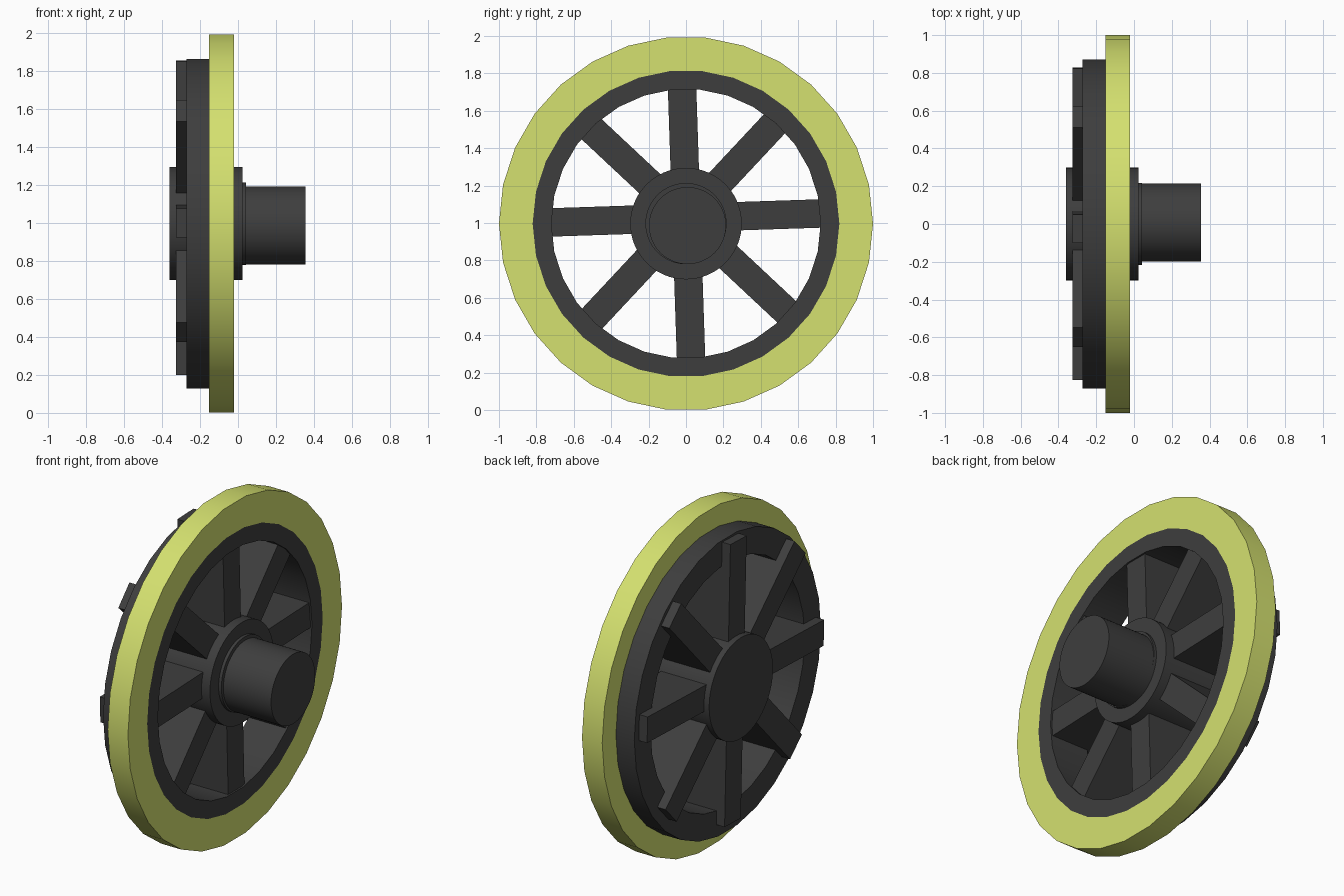
import bpy, bmesh, math
from mathutils import Matrix, Vector

if "Cube" in bpy.data.objects:
    bpy.data.objects.remove(bpy.data.objects["Cube"])

SEG = 30
CZ = 0.9965


def material(name, color):
    m = bpy.data.materials.new(name)
    m.diffuse_color = color
    m.use_nodes = True
    m.node_tree.nodes["Principled BSDF"].inputs["Base Color"].default_value = m.diffuse_color
    return m


dark = material("dark_metal", (0.048, 0.048, 0.048, 1))
yellow = material("yellow_green", (0.66, 0.75, 0.16, 1))


def finish(name, bm, mat):
    bmesh.ops.recalc_face_normals(bm, faces=bm.faces)
    me = bpy.data.meshes.new(name)
    bm.to_mesh(me)
    bm.free()
    ob = bpy.data.objects.new(name, me)
    bpy.context.collection.objects.link(ob)
    me.materials.append(mat)
    bpy.ops.object.select_all(action='DESELECT')
    ob.select_set(True)
    bpy.context.view_layer.objects.active = ob
    bpy.ops.object.shade_smooth_by_angle(angle=math.radians(30))
    return ob


def lathe(name, profile, mat, seg=SEG, cy=0.0, cz=CZ, ring=False):
    """Turn (x, radius) points about the x axis; ring closes the profile, otherwise ends are capped."""
    bm = bmesh.new()
    loops = []
    for x, r in profile:
        loops.append([bm.verts.new((x, cy + r * math.cos(2 * math.pi * i / seg),
                                    cz + r * math.sin(2 * math.pi * i / seg)))
                      for i in range(seg)])
    n = len(loops)
    for k in range(n if ring else n - 1):
        a, b = loops[k], loops[(k + 1) % n]
        for i in range(seg):
            j = (i + 1) % seg
            bm.faces.new((a[i], a[j], b[j], b[i]))
    if not ring:
        bm.faces.new(loops[0])
        bm.faces.new(loops[-1])
    return finish(name, bm, mat)


# Outer yellow tread
lathe("tread_ring", [(-0.152, 0.82), (-0.152, 1.0), (-0.02, 1.0), (-0.02, 0.82)],
      yellow, ring=True)

# Stepped dark rim: wide behind the tread, narrow inside it
lathe("rim", [(-0.272, 0.72), (-0.272, 0.872), (-0.152, 0.872), (-0.152, 0.82),
              (-0.02, 0.82), (-0.02, 0.72)], dark, ring=True)

# Hub with collar, and the slightly offset axle
lathe("hub", [(-0.36, 0.298), (0.025, 0.298)], dark, seg=60)
lathe("collar", [(0.02, 0.217), (0.043, 0.217)], dark, seg=60)
lathe("axle", [(0.0, 0.206), (0.355, 0.206)], dark, seg=60, cy=0.008, cz=0.986)

# Eight deep spokes, overlapping the back face of the rim
X0, X1, R0, R1, W = -0.326, -0.03, 0.2, 0.825, 0.152
for k in range(8):
    bm = bmesh.new()
    bmesh.ops.create_cube(bm, size=1)
    place = (Matrix.Translation((0, 0.002, 1.027))
             @ Matrix.Rotation(math.radians(45 * k + 1.9), 4, 'X')
             @ Matrix.Translation(((X0 + X1) / 2, 0, (R0 + R1) / 2))
             @ Matrix.Diagonal((X1 - X0, W, R1 - R0, 1)))
    bmesh.ops.transform(bm, matrix=place, verts=bm.verts)
    finish(f"spoke_{k + 1}", bm, dark)
